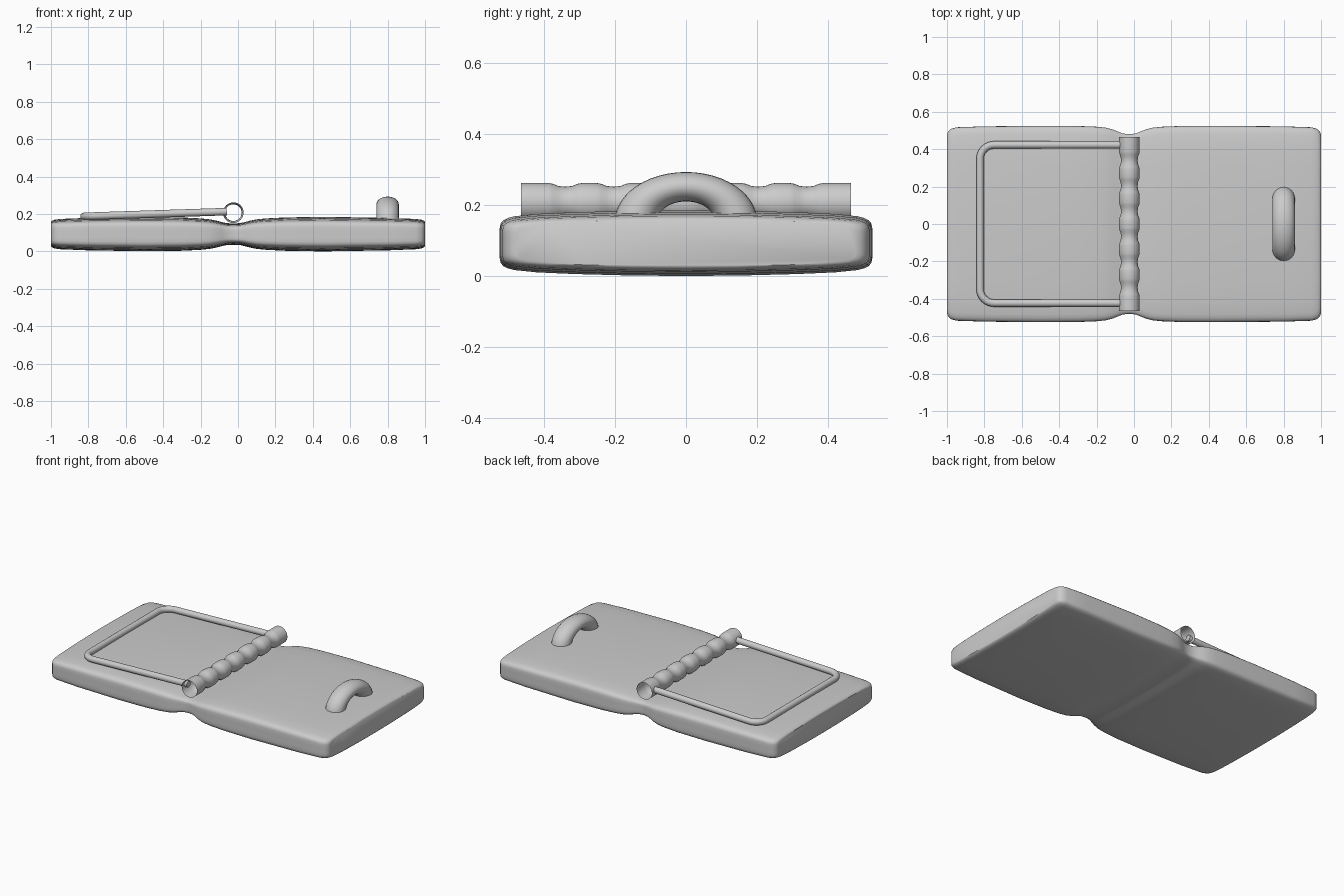
import bpy, math
from mathutils import Vector

if "Cube" in bpy.data.objects:
    bpy.data.objects.remove(bpy.data.objects["Cube"])


def loft(name, rings, caps=True, angle=40):
    """Skin a list of closed rings into one smooth-shaded mesh."""
    n = len(rings[0])
    verts = [p for r in rings for p in r]
    faces = []
    for i in range(len(rings) - 1):
        for j in range(n):
            k = (j + 1) % n
            faces.append((i * n + j, i * n + k, (i + 1) * n + k, (i + 1) * n + j))
    if caps:
        faces.append(tuple(range(n))[::-1])
        faces.append(tuple(range((len(rings) - 1) * n, len(rings) * n)))
    me = bpy.data.meshes.new(name)
    me.from_pydata(verts, [], faces)
    ob = bpy.data.objects.new(name, me)
    bpy.context.collection.objects.link(ob)
    bpy.ops.object.select_all(action='DESELECT')
    ob.select_set(True)
    bpy.context.view_layer.objects.active = ob
    bpy.ops.object.mode_set(mode='EDIT')
    bpy.ops.mesh.select_all(action='SELECT')
    bpy.ops.mesh.normals_make_consistent(inside=False)
    bpy.ops.object.mode_set(mode='OBJECT')
    bpy.ops.object.shade_smooth_by_angle(angle=math.radians(angle))
    return ob


def sweep(path, radius, up, sides=16):
    """Round rings along a path lying roughly across 'up'."""
    rings = []
    for i, p in enumerate(path):
        t = (path[min(i + 1, len(path) - 1)] - path[max(i - 1, 0)]).normalized()
        a = t.cross(up).normalized()
        b = a.cross(t)
        rings.append([p + radius * (math.cos(q) * a + math.sin(q) * b)
                      for q in (2 * math.pi * k / sides for k in range(sides))])
    return rings


# base board: crowned section, pinched under the spring
quarter = [(1, 0.2), (1, 0.45), (0.995, 0.6), (0.98, 0.7), (0.955, 0.77),
           (0.92, 0.82), (0.8, 0.89), (0.6, 0.94), (0.3, 0.985), (0, 1)]
half = quarter + [(-y, z) for y, z in quarter[-2::-1]]
section = half + [(y, -z) for y, z in half[::-1]]
stations = [(-1, .475, .065), (-.995, .492, .071), (-.98, .508, .077),
            (-.95, .517, .081), (-.8, .522, .087), (-.5, .525, .0915),
            (-.3, .524, .089), (-.2, .520, .084), (-.15, .515, .079),
            (-.115, .506, .072), (-.085, .494, .064), (-.06, .484, .0585),
            (-.025, .480, .057), (.01, .484, .0585), (.035, .494, .064),
            (.065, .506, .072), (.10, .515, .079), (.15, .520, .084),
            (.25, .524, .089), (.45, .525, .0925), (.8, .522, .087),
            (.95, .517, .081), (.98, .508, .077), (.995, .492, .071),
            (1, .475, .065)]
loft("base_board", [[(x, y * w, .0925 + z * h) for y, z in section]
                    for x, w, h in stations])

# spring: open beaded tube, seven beads
pitch = 0.136
profile = [(-.465, .055)]
for i in range(6):
    c = (i - 2.5) * pitch
    profile += [(c + d, r) for d, r in ((-.048, .055), (-.034, .0525), (-.02, .0465),
                                        (0, .0445), (.02, .0465), (.034, .0525),
                                        (.048, .055))]
profile.append((.465, .055))
loft("spring_tube", [[(-.025 + r * math.cos(a), y, .207 + r * math.sin(a))
                      for a in (2 * math.pi * k / 32 for k in range(32))]
                     for y, r in profile], caps=False, angle=60)

# snap wire: U-shaped bar tilted slightly down to the left
xl, yw, rad = -.823, .423, .075
flat = [(-.06, yw)]
for sign, start in ((1, 90), (-1, 180)):
    for k in range(9):
        a = math.radians(start + k * 90 / 8)
        flat.append((xl + rad + rad * math.cos(a), sign * (yw - rad) + rad * math.sin(a)))
flat.append((-.06, -yw))
path = [Vector((x, y, .212 + (x + .08) * .033)) for x, y in flat]
loft("snap_wire", sweep(path, .02, Vector((0, 0, 1))))

# handle: half torus flattened in height
arc = [Vector((.8, .14 * math.cos(a), .14 * math.sin(a)))
       for a in (math.pi * k / 24 for k in range(25))]
rings = sweep(arc, .06, Vector((1, 0, 0)), 24)
loft("loop_handle", [[(p.x, p.y, .155 + .69 * p.z) for p in r] for r in rings])
